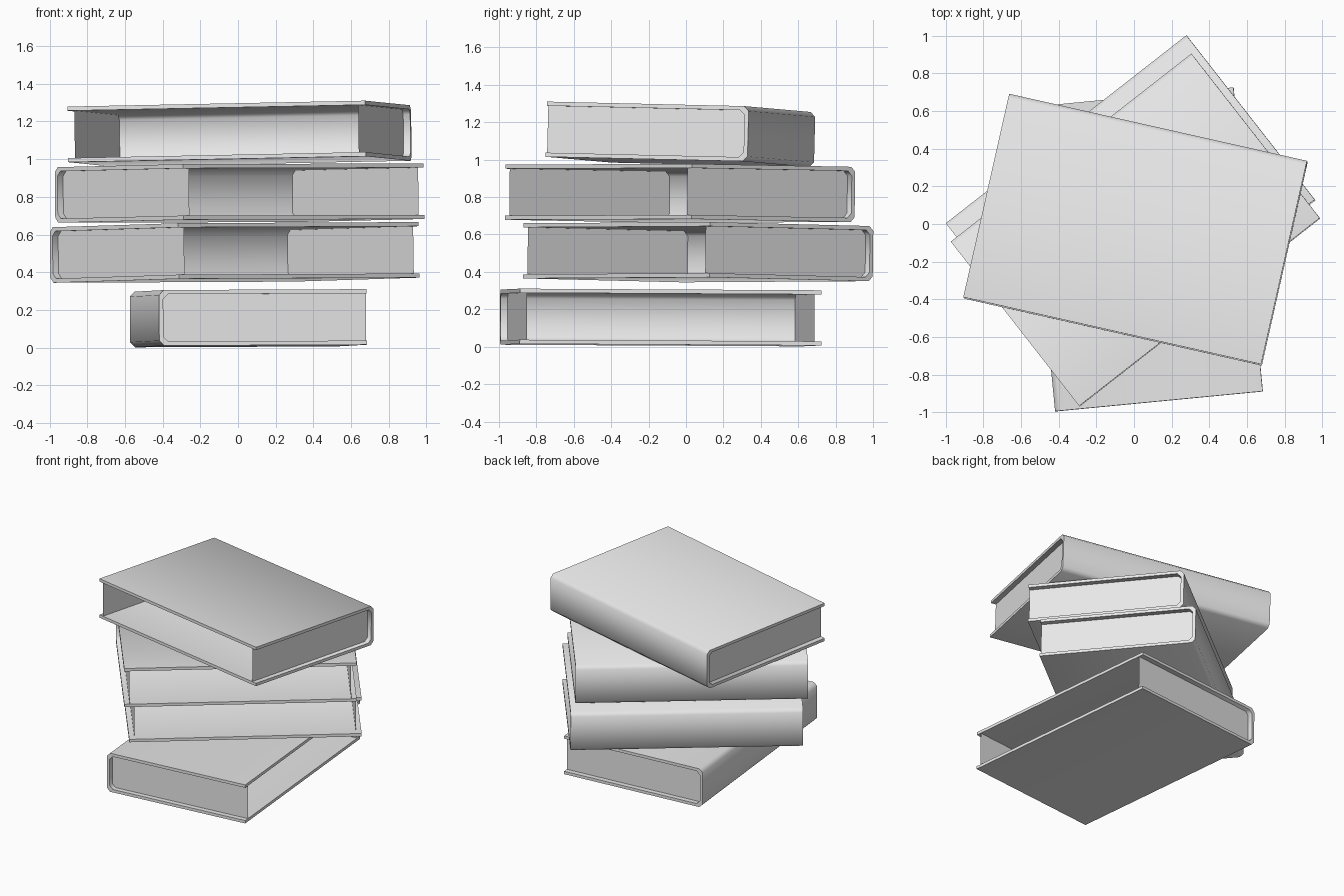
import bpy
import math
from mathutils import Matrix, Vector

cube = bpy.data.objects.get("Cube")
if cube:
    bpy.data.objects.remove(cube, do_unlink=True)

# Shared book dimensions
WIDTH, LENGTH, HEIGHT = 1.107, 1.62, 0.295
BOARD = 0.022      # cover thickness
CHAMFER = 0.026    # spine corners
INSET = 0.038      # page ends behind the cover edge

grey = bpy.data.materials.new("plain_grey")
grey.use_nodes = True
colour = (0.8, 0.8, 0.8, 1)
grey.diffuse_color = colour
grey.node_tree.nodes["Principled BSDF"].inputs["Base Color"].default_value = colour


def make_object(name, verts, faces, matrix):
    mesh = bpy.data.meshes.new(name)
    mesh.from_pydata(verts, [], faces)
    mesh.materials.append(grey)
    obj = bpy.data.objects.new(name, mesh)
    bpy.context.collection.objects.link(obj)
    obj.matrix_world = matrix
    return obj


def spine_profile(inset):
    """Upper half of the U-shaped cover line, from fore edge to spine."""
    x, z = -WIDTH / 2 + inset, HEIGHT / 2 - inset
    half = [(WIDTH / 2, z), (x + CHAMFER, z), (x, z - CHAMFER)]
    return half + [(px, -pz) for px, pz in reversed(half)]


def make_cover(name, matrix):
    outer, inner = spine_profile(0), spine_profile(BOARD)
    ring = outer + inner[::-1]
    n, half = len(ring), len(outer)
    verts = [(x, y, z) for y in (-LENGTH / 2, LENGTH / 2) for x, z in ring]
    # Long faces around the profile
    faces = [(i, i + n, (i + 1) % n + n, (i + 1) % n) for i in range(n)]
    # End strips between the outer and inner lines
    for i in range(half - 1):
        strip = (i, i + 1, n - 2 - i, n - 1 - i)
        faces += [strip, tuple(v + n for v in reversed(strip))]
    cover = make_object(name, verts, faces, matrix)
    bpy.ops.object.select_all(action='DESELECT')
    cover.select_set(True)
    bpy.context.view_layer.objects.active = cover
    bpy.ops.object.mode_set(mode='EDIT')
    bpy.ops.mesh.select_all(action='SELECT')
    bpy.ops.mesh.normals_make_consistent(inside=False)
    bpy.ops.object.mode_set(mode='OBJECT')
    bpy.ops.object.shade_smooth_by_angle(angle=math.radians(50))


def make_page_ends(name, matrix):
    # Thin sheets at both ends; the fore edge stays open
    x0, x1 = -WIDTH / 2 + BOARD, WIDTH / 2
    z = HEIGHT / 2 - BOARD
    verts, faces = [], []
    for side in (-1, 1):
        y = side * (LENGTH / 2 - INSET)
        k = len(verts)
        verts += [(x0, y, -z), (x1, y, -z), (x1, y, z), (x0, y, z)]
        face = (k, k + 1, k + 2, k + 3)
        faces.append(face if side < 0 else face[::-1])
    make_object(name, verts, faces, matrix)


# Name, centre, heading from spine to fore edge, slope along x and y
books = [
    ("bottom_book", (0.055, -0.135, 0.156), 5.5, (0.005, -0.005)),
    ("lower_middle_book", (-0.018, 0.065, 0.505), -52, (0.015, -0.013)),
    ("upper_middle_book", (0.008, -0.032, 0.82), -52, (0.011, -0.010)),
    ("top_book", (0.008, -0.03, 1.135), -102.7, (0.014, -0.026)),
]
for name, centre, heading, (sx, sy) in books:
    tilt = Vector((0, 0, 1)).rotation_difference(Vector((-sx, -sy, 1)))
    matrix = (Matrix.Translation(centre) @ tilt.to_matrix().to_4x4()
              @ Matrix.Rotation(math.radians(heading), 4, 'Z'))
    make_cover(name + "_cover", matrix)
    make_page_ends(name + "_page_ends", matrix)
